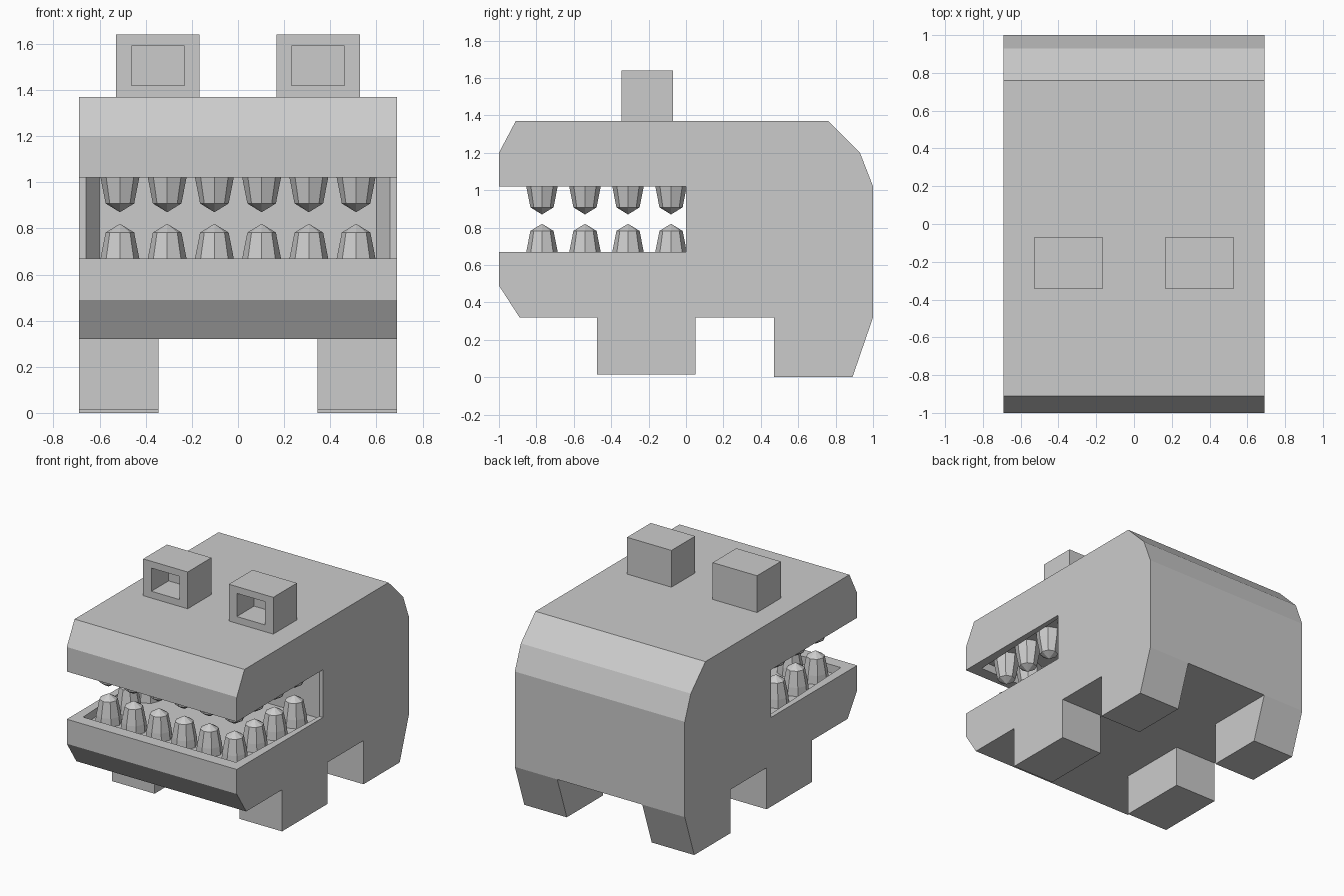
import bpy, bmesh, math

if "Cube" in bpy.data.objects:
    bpy.data.objects.remove(bpy.data.objects["Cube"])


def make_object(name, bm):
    bmesh.ops.recalc_face_normals(bm, faces=bm.faces[:])
    mesh = bpy.data.meshes.new(name)
    bm.to_mesh(mesh)
    bm.free()
    ob = bpy.data.objects.new(name, mesh)
    bpy.context.collection.objects.link(ob)
    return ob


def prism(name, points, direction):
    """Extrude a closed polygon of 3D points along a direction."""
    bm = bmesh.new()
    face = bm.faces.new([bm.verts.new(p) for p in points])
    ext = bmesh.ops.extrude_face_region(bm, geom=[face])
    moved = [v for v in ext["geom"] if isinstance(v, bmesh.types.BMVert)]
    bmesh.ops.translate(bm, verts=moved, vec=direction)
    return make_object(name, bm)


def side_prism(name, profile, x0, x1):
    return prism(name, [(x0, y, z) for y, z in profile], (x1 - x0, 0, 0))


def box(name, x0, x1, y0, y1, z0, z1):
    return side_prism(name, [(y0, z0), (y1, z0), (y1, z1), (y0, z1)], x0, x1)


def cut(target, cutter):
    mod = target.modifiers.new("cut", "BOOLEAN")
    mod.operation = "DIFFERENCE"
    mod.solver = "EXACT"
    mod.object = cutter
    cutter.hide_render = True
    cutter.hide_set(True)


# Body: chamfered side profile with open jaws
body = side_prism("body", [
    (-0.89, 0.32), (1.0, 0.32), (1.0, 1.02), (0.93, 1.20), (0.76, 1.37),
    (-0.91, 1.37), (-1.0, 1.20), (-1.0, 1.02), (0, 1.02), (0, 0.67),
    (-1.0, 0.67), (-1.0, 0.49)], -0.69, 0.69)

# Mouth recess in floor, roof and back of the mouth
plan = [(-0.62, -0.91), (0.62, -0.91), (0.66, 0), (0.60, 0.08),
        (-0.60, 0.08), (-0.66, 0)]
cut(body, prism("mouth_cutter", [(x, y, 0.61) for x, y in plan], (0, 0, 0.47)))

for s, side in ((-1, "left"), (1, "right")):
    # Legs flush with the body sides
    side_prism("front_leg_" + side, [(-0.475, 0.015), (0.05, 0.015),
               (0.05, 0.32), (-0.475, 0.32)], s * 0.345, s * 0.69)
    side_prism("rear_leg_" + side, [(0.47, 0), (0.89, 0), (1.0, 0.32),
               (0.47, 0.32)], s * 0.345, s * 0.69)
    # Eye blocks with square sockets
    eye = box("eye_" + side, s * 0.167, s * 0.528, -0.345, -0.07, 1.37, 1.64)
    cut(eye, box("socket_cutter_" + side, s * 0.232, s * 0.462,
                 -0.45, -0.145, 1.42, 1.59))


def tooth(name, x, y, base, up):
    """Eight-sided tapered tooth with a blunt point."""
    bm = bmesh.new()
    rings = []
    for r, h in ((0.09, -0.06), (0.084, 0.0), (0.062, 0.112)):
        rings.append([bm.verts.new((x + r * math.cos(i * math.pi / 4),
                                    y + r * math.sin(i * math.pi / 4),
                                    base + up * h)) for i in range(8)])
    tip = bm.verts.new((x, y, base + up * 0.15))
    for i in range(8):
        j = (i + 1) % 8
        for a, b in zip(rings, rings[1:]):
            bm.faces.new((a[i], a[j], b[j], b[i]))
        bm.faces.new((rings[-1][i], rings[-1][j], tip))
    bm.faces.new(rings[0])
    make_object(name, bm)


# Teeth: a front row and two side rows in each jaw
spots = [(-0.512 + 0.2048 * i, -0.77) for i in range(6)]
spots += [(s * 0.512, -0.77 + 0.23 * i) for s in (-1, 1) for i in (1, 2, 3)]
for x, y in spots:
    tooth("lower_tooth", x, y, 0.67, 1)
    tooth("upper_tooth", x, y, 1.02, -1)
